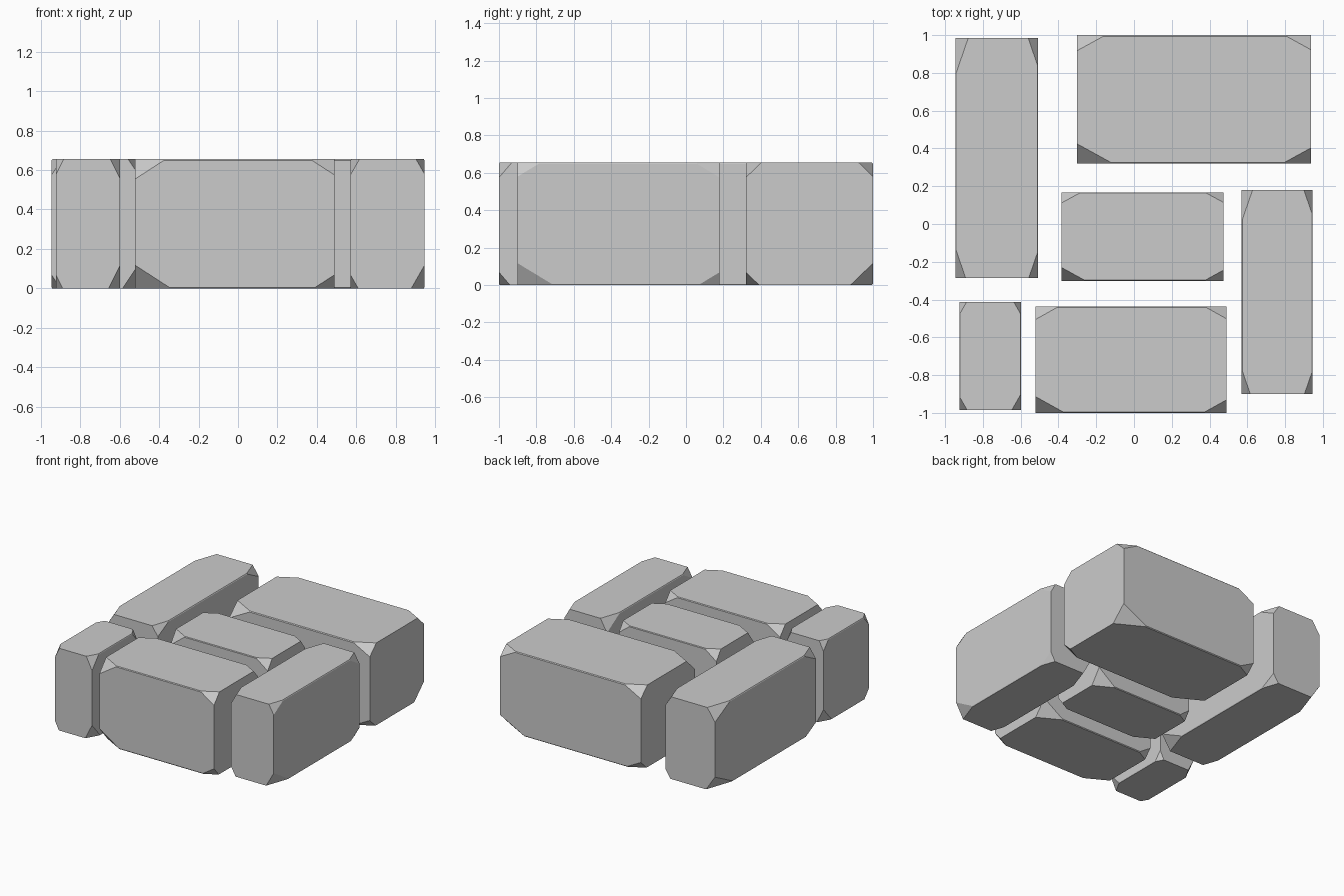
import bpy, bmesh
from math import radians
from mathutils import Vector, Matrix

if "Cube" in bpy.data.objects:
    bpy.data.objects.remove(bpy.data.objects["Cube"])

H = 0.655
# corner chip size as a fraction of the block, keyed by corner direction
CHIPS = {(-1, -1, 1): .154, (1, -1, 1): .122, (1, 1, 1): .114, (-1, 1, 1): .122,
         (-1, -1, -1): .18, (1, -1, -1): .105, (1, 1, -1): .178, (-1, 1, -1): .105}
EDGE = 0.009  # worn long edges


def cut(bm, point, normal):
    r = bmesh.ops.bisect_plane(bm, geom=bm.verts[:] + bm.edges[:] + bm.faces[:],
                               plane_co=point, plane_no=normal, clear_outer=True)
    edges = [e for e in r['geom_cut'] if isinstance(e, bmesh.types.BMEdge)]
    bmesh.ops.edgeloop_fill(bm, edges=edges)


def block(name, x0, x1, y0, y1, turn):
    bm = bmesh.new()
    bmesh.ops.create_cube(bm, size=1)
    # chipped corners
    for corner, chip in CHIPS.items():
        n = Vector(corner)
        cut(bm, n * 0.5 - Vector((corner[0] * chip, 0, 0)), n)
    # narrow chamfers along the long edges
    for sy in (-1, 1):
        for sz in (-1, 1):
            cut(bm, Vector((0, sy * (0.5 - EDGE), sz * 0.5)), Vector((0, sy, sz)))
    # turn the shared stone, then stretch it to its footprint
    mat = (Matrix.Translation(((x0 + x1) / 2, (y0 + y1) / 2, H / 2))
           @ Matrix.Diagonal((x1 - x0, y1 - y0, H, 1))
           @ Matrix.Rotation(radians(turn), 4, 'Z'))
    bmesh.ops.transform(bm, matrix=mat, verts=bm.verts)
    bmesh.ops.recalc_face_normals(bm, faces=bm.faces)
    me = bpy.data.meshes.new(name)
    bm.to_mesh(me)
    bm.free()
    bpy.context.collection.objects.link(bpy.data.objects.new(name, me))


# paving stones laid in a small patch
block("stone_left_long", -0.945, -0.507, -0.285, 0.985, -90)
block("stone_back_large", -0.302, 0.937, 0.32, 1.0, 0)
block("stone_centre", -0.385, 0.473, -0.302, 0.168, 0)
block("stone_right_long", 0.57, 0.945, -0.90, 0.18, -90)
block("stone_front_left_small", -0.923, -0.597, -0.985, -0.412, 90)
block("stone_front", -0.522, 0.489, -1.0, -0.437, 0)
